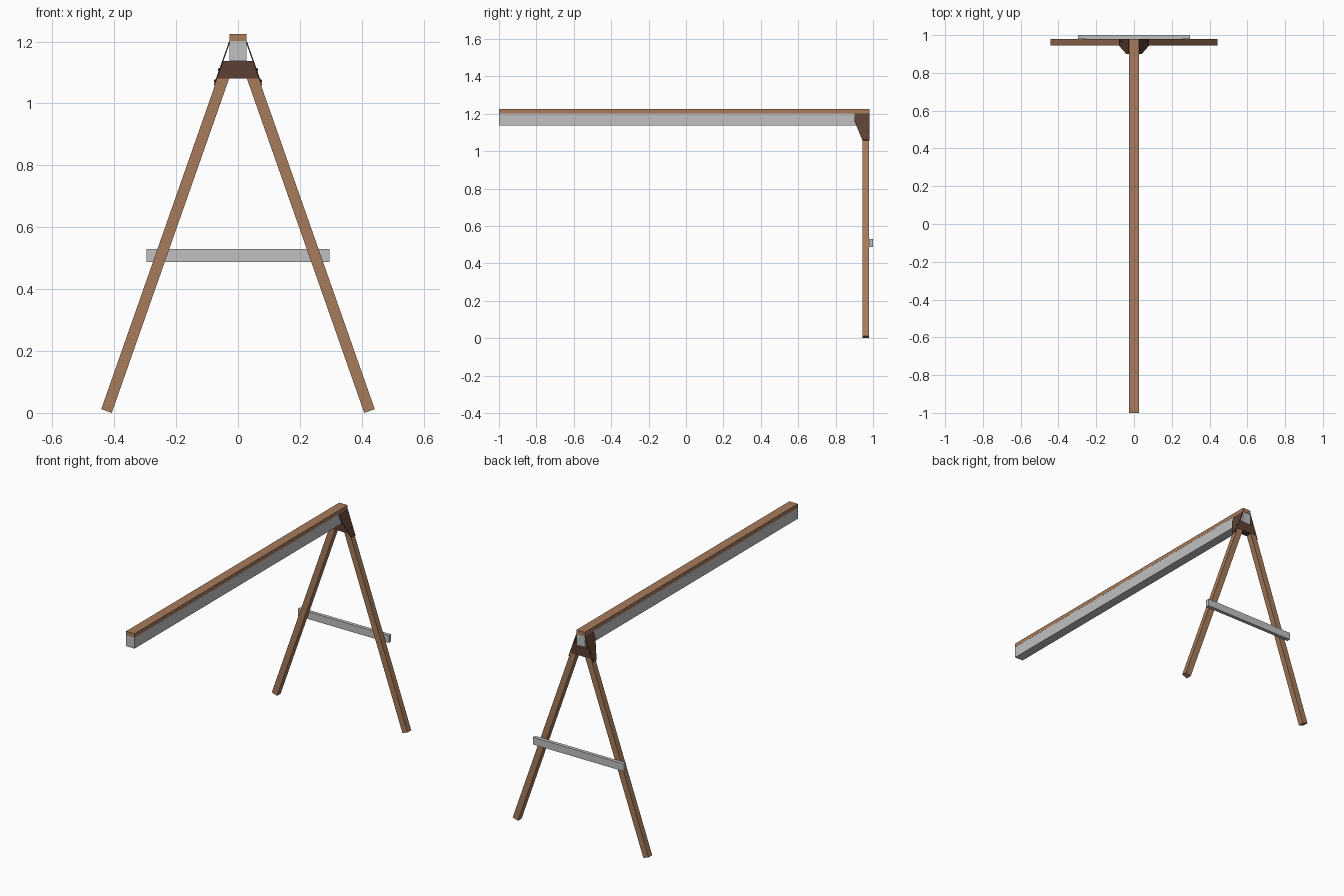
import bpy, bmesh, math
from mathutils import Vector, Matrix

if "Cube" in bpy.data.objects:
    bpy.data.objects.remove(bpy.data.objects["Cube"])


def material(name, hex_rgb):
    lin = [(c / 12.92 if c <= 0.04045 else ((c + 0.055) / 1.055) ** 2.4)
           for c in (int(hex_rgb[i:i + 2], 16) / 255 for i in (0, 2, 4))]
    m = bpy.data.materials.new(name)
    m.diffuse_color = (*lin, 1)
    m.use_nodes = True
    m.node_tree.nodes["Principled BSDF"].inputs["Base Color"].default_value = m.diffuse_color
    return m


WOOD = material("warm wood", "A67B5B")
STEEL = material("silver grey", "C0C0C0")
DARK = material("dark brown", "5C4033")


def finish(bm, name, mat):
    bmesh.ops.recalc_face_normals(bm, faces=bm.faces)
    me = bpy.data.meshes.new(name)
    bm.to_mesh(me)
    bm.free()
    me.materials.append(mat)
    ob = bpy.data.objects.new(name, me)
    bpy.context.collection.objects.link(ob)
    return ob


def prism(name, points, offset, mat):
    """Extrude a flat outline of 3D points along an offset."""
    bm = bmesh.new()
    face = bm.faces.new([bm.verts.new(p) for p in points])
    ext = bmesh.ops.extrude_face_region(bm, geom=[face])
    moved = [v for v in ext["geom"] if isinstance(v, bmesh.types.BMVert)]
    bmesh.ops.translate(bm, verts=moved, vec=offset)
    return finish(bm, name, mat)


def box(name, x, y0, y1, z0, z1, mat):
    prism(name, [(-x, y0, z0), (x, y0, z0), (x, y0, z1), (-x, y0, z1)],
          (0, y1 - y0, 0), mat)


SLOPE = 0.351
ANG = math.atan(SLOPE)


def outer_x(z):
    """x of the outer leg plane at height z."""
    return 0.4462 - SLOPE * z


# Top rail: steel beam with a wooden cap
box("rail_beam", 0.027, -1.0, 0.978, 1.137, 1.202, STEEL)
box("rail_cap", 0.0275, -1.0, 0.98, 1.202, 1.225, WOOD)

# Cross brace behind the legs
box("cross_brace", 0.296, 0.979, 1.0, 0.487, 0.53, STEEL)

# Bracket block that holds the leg tops under the beam
prism("bracket_block",
      [(-outer_x(1.08), 0.942, 1.08), (outer_x(1.08), 0.942, 1.08),
       (outer_x(1.137), 0.942, 1.137), (-outer_x(1.137), 0.942, 1.137)],
      (0, 0.038, 0), DARK)

for side, label in ((-1, "left"), (1, "right")):
    # Splayed leg with a square-cut foot
    prism(label + "_leg",
          [(side * x, 0.945, z) for x, z in
           ((0.442, 0.012), (0.408, 0.0), (0.408 - SLOPE * 1.09, 1.09),
            (outer_x(1.10), 1.10))],
          (0, 0.034, 0), WOOD)

    # Sloping bracket side plate
    normal = Vector((side * math.cos(ANG), 0, math.sin(ANG)))
    outline = ((0.90, 1.20), (0.98, 1.20), (0.98, 1.058), (0.943, 1.058),
               (0.90, 1.165))
    prism(label + "_bracket_plate",
          [(side * outer_x(z), y, z) for y, z in outline], normal * 0.004, DARK)

    # Screw heads on the plate
    bm = bmesh.new()
    for y, z in ((0.967, 1.108), (0.967, 1.072)):
        pos = Vector((side * outer_x(z), y, z)) + normal * 0.005
        rot = normal.to_track_quat('Z', 'Y').to_matrix().to_4x4()
        bmesh.ops.create_cone(bm, cap_ends=True, segments=10, radius1=0.005,
                              radius2=0.004, depth=0.005,
                              matrix=Matrix.Translation(pos) @ rot)
    finish(bm, label + "_bracket_screws", DARK)
